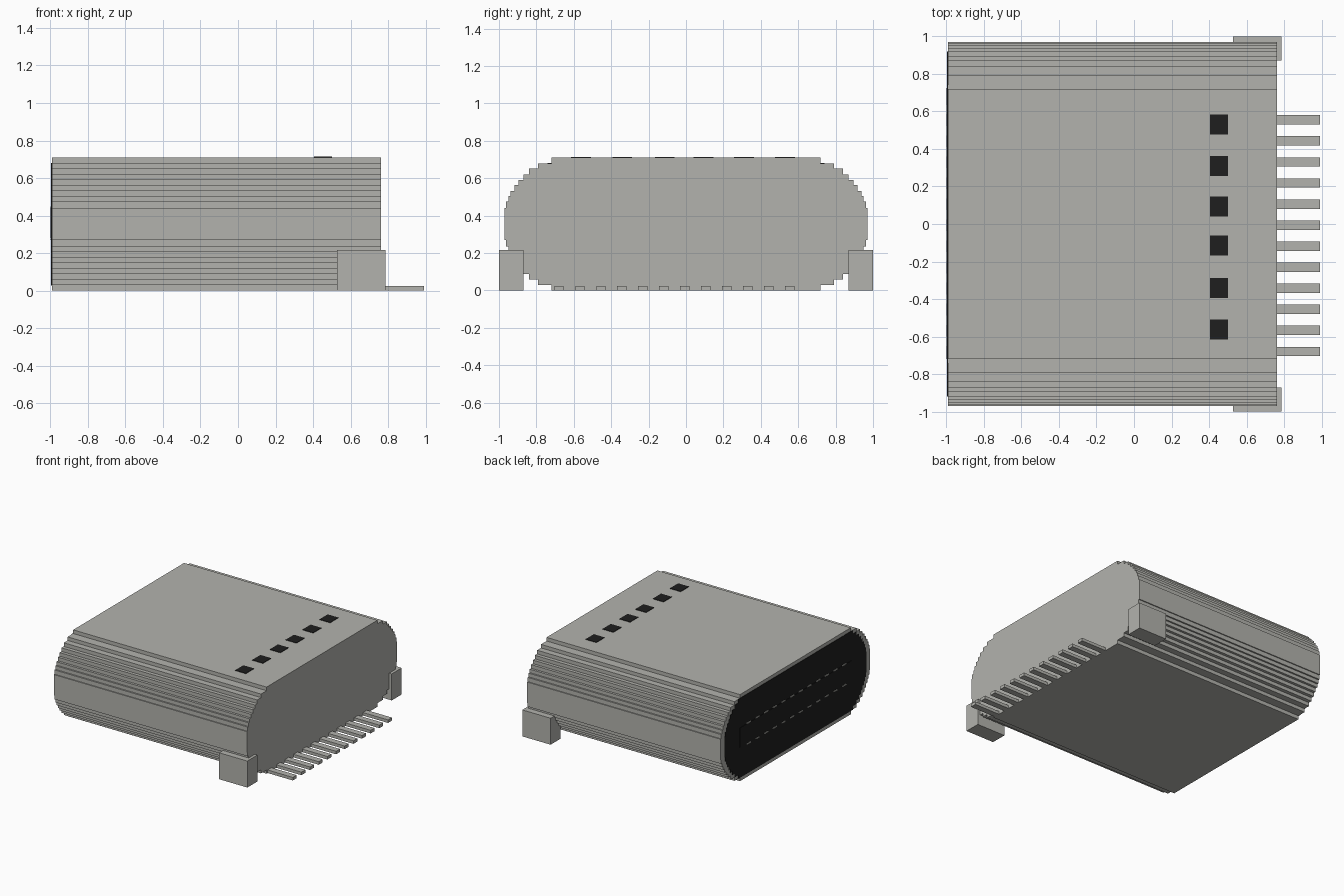
import bpy
import bmesh

cube = bpy.data.objects.get("Cube")
if cube:
    bpy.data.objects.remove(cube, do_unlink=True)


def make_material(name, rgb, rough=0.6):
    mat = bpy.data.materials.new(name)
    mat.use_nodes = True
    mat.diffuse_color = (*rgb, 1)
    bsdf = next(n for n in mat.node_tree.nodes if n.type == 'BSDF_PRINCIPLED')
    bsdf.inputs["Base Color"].default_value = (*rgb, 1)
    bsdf.inputs["Roughness"].default_value = rough
    return mat


METAL = make_material("warm grey metal", (0.45, 0.45, 0.42))
BLACK = make_material("black plastic", (0.013, 0.013, 0.013))


def finish(name, bm, mat):
    bmesh.ops.recalc_face_normals(bm, faces=bm.faces)
    mesh = bpy.data.meshes.new(name)
    bm.to_mesh(mesh)
    bm.free()
    mesh.materials.append(mat)
    obj = bpy.data.objects.new(name, mesh)
    bpy.context.collection.objects.link(obj)
    return obj


def box(name, x, y, z, mat):
    """Box from (min, max) pairs on each axis."""
    bm = bmesh.new()
    bmesh.ops.create_cube(bm, size=1)
    for v in bm.verts:
        v.co = [lo + (c + 0.5) * (hi - lo)
                for c, (lo, hi) in zip(v.co, (x, y, z))]
    return finish(name, bm, mat)


def stepped_prism(name, rows, x0, x1, mat):
    """Extrude a stepped oval along x; rows are (lower z, half width)
    for the upper half, mirrored about the middle height."""
    tops = [z for z, _ in rows[1:]] + [rows[-1][0] + STEP]
    quarter = []
    for (z, w), top in zip(rows, tops):
        quarter += [(w, z), (w, top)]
    quarter = quarter[1:]                       # middle row spans both halves
    right = [(w, 2 * MID - z) for w, z in reversed(quarter)] + quarter
    outline = right + [(-w, z) for w, z in reversed(right)]
    bm = bmesh.new()
    face = bm.faces.new([bm.verts.new((x0, y, z)) for y, z in outline])
    ext = bmesh.ops.extrude_face_region(bm, geom=[face])
    for v in ext["geom"]:
        if isinstance(v, bmesh.types.BMVert):
            v.co.x = x1
    return finish(name, bm, mat)


MID, STEP = 0.355, 0.03
BACK, END = -0.992, 0.762

# Outer shell with stepped rounded sides
shell_rows = [(0.355, 0.97), (0.44, 0.962), (0.475, 0.95), (0.505, 0.937),
              (0.533, 0.918), (0.563, 0.896), (0.592, 0.87), (0.621, 0.84),
              (0.651, 0.79), (0.68, 0.718)]
stepped_prism("shell", shell_rows, BACK, END, METAL)

# Dark opening face, one step smaller than the shell
opening_rows = [(z, w - 0.05) for z, w in shell_rows[:-1]]
stepped_prism("opening", opening_rows, BACK, BACK - 0.003, BLACK)

# Tongue face in the opening
box("tongue", (BACK - 0.006, BACK), (-0.72, 0.725), (0.28, 0.44), BLACK)

# Twelve contacts above and below, with matching solder pins at the other end
for i in range(12):
    y = 0.555 - i * 0.1122
    box(f"solder_pin_{i + 1}", (END, 0.99), (y - 0.025, y + 0.025),
        (0, 0.025), METAL)
    yc = 0.61 - i * 0.1122
    for side, z in (("upper", 0.44), ("lower", 0.27)):
        box(f"{side}_contact_{i + 1}", (BACK - 0.008, BACK),
            (yc - 0.025, yc + 0.025), (z, z + 0.008), METAL)

# Row of dark slots on the top
for i, y in enumerate((0.53, 0.31, 0.093, -0.114, -0.341, -0.562)):
    box(f"top_slot_{i + 1}", (0.405, 0.502), (y - 0.053, y + 0.053),
        (0.706, 0.714), BLACK)

# Mounting feet on both sides
for name, y in (("front_foot", (-1.0, -0.87)), ("back_foot", (0.87, 1.0))):
    box(name, (0.528, 0.785), y, (0, 0.217), METAL)
